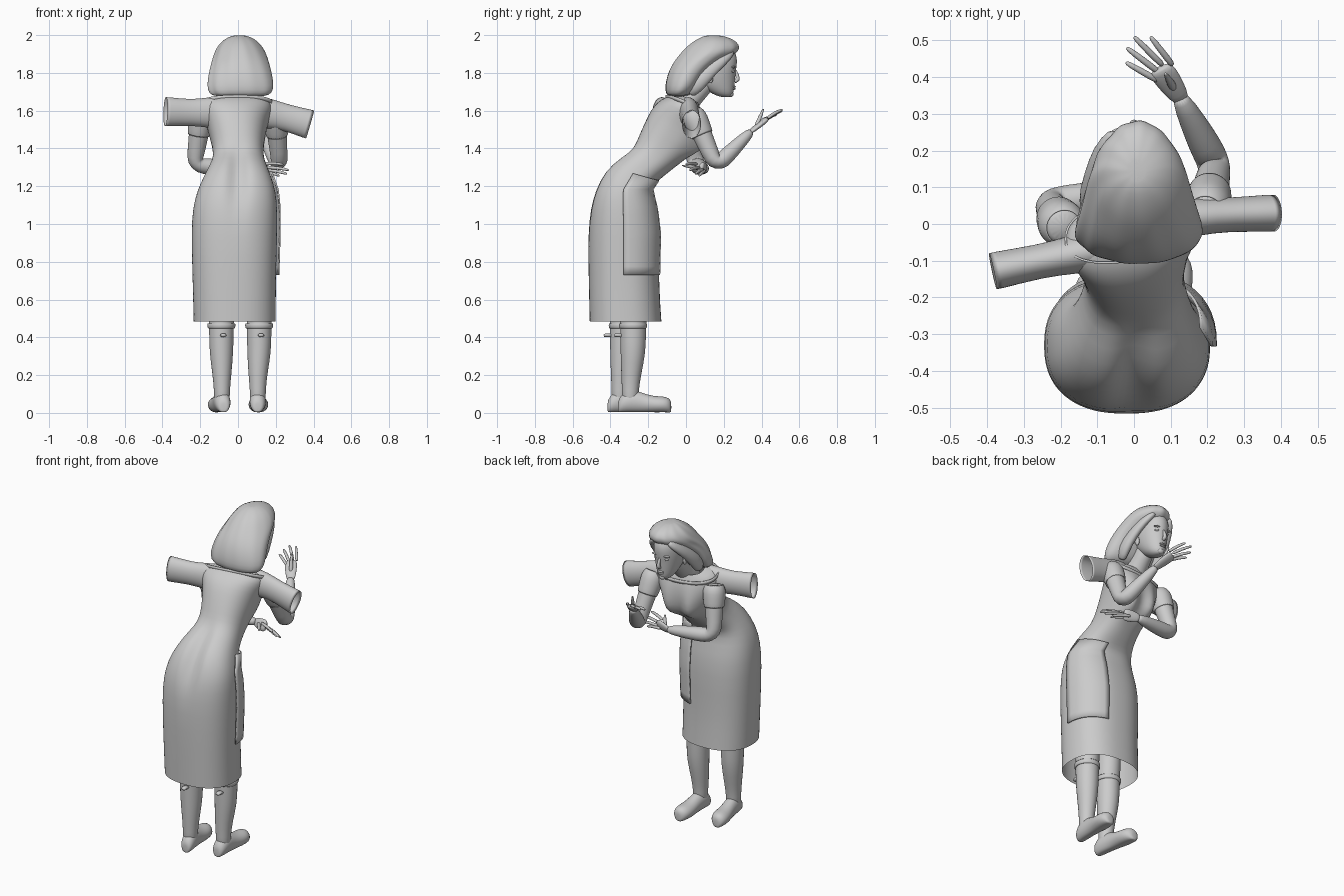
import bpy, bmesh, math
from mathutils import Vector as V

if "Cube" in bpy.data.objects:
    bpy.data.objects.remove(bpy.data.objects["Cube"])


def loft(name, rings, closed=True, cap=True, sub=1, thick=0.0):
    """Skin a list of rings into one smooth object."""
    bm = bmesh.new()
    vs = [[bm.verts.new(p) for p in r] for r in rings]
    n = len(rings[0])
    for a, b in zip(vs, vs[1:]):
        for i in range(n if closed else n - 1):
            j = (i + 1) % n
            bm.faces.new((a[i], a[j], b[j], b[i]))
    if cap:
        for r in (vs[0], vs[-1]):
            c = bm.verts.new(sum((v.co for v in r), V()) / n)
            for i in range(n):
                bm.faces.new((r[i], r[(i + 1) % n], c))
    bmesh.ops.recalc_face_normals(bm, faces=bm.faces)
    for f in bm.faces:
        f.smooth = True
    me = bpy.data.meshes.new(name)
    bm.to_mesh(me)
    bm.free()
    ob = bpy.data.objects.new(name, me)
    bpy.context.collection.objects.link(ob)
    if thick:
        m = ob.modifiers.new("thickness", 'SOLIDIFY')
        m.thickness = thick
    if sub:
        m = ob.modifiers.new("smooth", 'SUBSURF')
        m.levels = m.render_levels = sub
    return ob


def tube(name, pts, radii, side=(0, 0, 1), flat=1.0, n=16, **kw):
    """Round tube along pts; flat squashes it across the side vector."""
    pts = [V(p) for p in pts]
    rings = []
    for i, (p, r) in enumerate(zip(pts, radii)):
        d = (pts[min(i + 1, len(pts) - 1)] - pts[max(i - 1, 0)]).normalized()
        u = V(side) - d * V(side).dot(d)
        u.normalize()
        w = d.cross(u)
        rings.append([p + u * r * math.cos(k * math.tau / n) + w * r * flat * math.sin(k * math.tau / n)
                      for k in range(n)])
    return loft(name, rings, **kw)


def blob(name, loc, size, rot=(0, 0, 0)):
    bm = bmesh.new()
    bmesh.ops.create_uvsphere(bm, u_segments=16, v_segments=10, radius=1)
    for f in bm.faces:
        f.smooth = True
    me = bpy.data.meshes.new(name)
    bm.to_mesh(me)
    bm.free()
    ob = bpy.data.objects.new(name, me)
    ob.location, ob.scale, ob.rotation_euler = loc, size, rot
    bpy.context.collection.objects.link(ob)


# Dress sections: back y, back z, front y, front z, left x, right x, cleft, bust
DRESS = [
    (-.51, .485, -.13, .485, -.235, .20, 0, 0),
    (-.515, .70, -.145, .70, -.24, .20, 0, 0),
    (-.52, .95, -.14, .95, -.248, .208, 0, 0),
    (-.51, 1.08, -.155, 1.08, -.24, .208, .01, 0),
    (-.49, 1.17, -.18, 1.18, -.217, .20, .035, 0),
    (-.44, 1.285, -.16, 1.22, -.18, .175, .045, 0),
    (-.35, 1.36, -.115, 1.255, -.148, .15, .03, 0),
    (-.275, 1.40, -.06, 1.30, -.13, .135, 0, 0),
    (-.245, 1.475, .0, 1.345, -.135, .135, 0, 0),
    (-.215, 1.54, .055, 1.39, -.15, .145, 0, .03),
    (-.18, 1.61, .075, 1.45, -.165, .155, 0, .04),
    (-.14, 1.65, .085, 1.53, -.19, .18, 0, .015),
    (-.10, 1.675, .075, 1.60, -.185, .18, 0, 0),
    (-.05, 1.685, .06, 1.64, -.11, .11, 0, 0),
]


def dress_point(s, t, grow=0.0):
    by, bz, fy, fz, x0, x1, cleft, bust = s
    c, k = math.cos(t), math.sin(t)
    e = lambda v: math.copysign(abs(v) ** .85, v)
    x = (x0 + x1) / 2 + ((x1 - x0) / 2 + grow) * e(c)
    back, front = V((0, by, bz)), V((0, fy, fz))
    f = .5 + .5 * e(k) * (1 + grow * 5)
    p = back.lerp(front, f)
    d = (front - back).normalized()
    if k < 0:
        p += d * cleft * math.exp(-(x / .045) ** 2)
    else:
        p += d * bust * math.exp(-((abs(x) - .07) / .04) ** 2)
    p.x = x
    p.y += .15 * x * min(1, max(0, (bz - 1.45) / .2))
    return p


N = 48
dress = loft("dress", [[dress_point(s, k * math.tau / N) for k in range(N)] for s in DRESS], cap=False)

# Side panel hanging over the right hip
panel = []
for i in range(12):
    z = .73 + .50 * i / 11
    a, b = next((a, b) for a, b in zip(DRESS, DRESS[1:]) if a[3] <= z <= b[3] or b is DRESS[6])
    f = (z - a[3]) / (b[3] - a[3])
    s = [u + (v - u) * f for u, v in zip(a, b)]
    panel.append([dress_point(s, 1.25 * k / 10, .018) for k in range(11)])
loft("hip_panel", panel, closed=False, cap=False, thick=.008, sub=0)

# Empty jacket sleeves sticking out from the shoulders
for name, pts in (
        ("left_jacket_sleeve", [(-.10, -.07, 1.59), (-.17, -.085, 1.59), (-.25, -.10, 1.59), (-.39, -.13, 1.595)]),
        ("right_jacket_sleeve", [(.10, .01, 1.59), (.17, .02, 1.585), (.25, .025, 1.565), (.387, .03, 1.525)])):
    tube(name, pts, [.085, .08, .068, .08], flat=.66, n=24, cap=False, thick=.004)

# Collar edge around the wide neckline
collar = [dress_point(DRESS[12], k * math.tau / N, .004) for k in range(N)]
loft("collar_edge", [[p + V((0, 0, dz)) for p in collar] for dz in (-.012, .008)], cap=False, thick=.006, sub=0)


# Arms with short sleeves, palms and fingers
def arm(side, shoulder, elbow, wrist, palm_end, tips, thumb, hand_side):
    s, e, w, p = V(shoulder), V(elbow), V(wrist), V(palm_end)
    tube(side + "_arm", [s, s.lerp(e, .35), s.lerp(e, .75), e.lerp(s, .08), e.lerp(w, .1), e.lerp(w, .3), e.lerp(w, .65), w],
         [.062, .055, .047, .045, .045, .045, .036, .025], side=(1, .3, .2))
    tube(side + "_short_sleeve", [s, s.lerp(e, .1), s.lerp(e, .25), s.lerp(e, .45)],
         [.05, .068, .066, .06], side=(1, .3, .2), cap=False, thick=.004)
    tube(side + "_palm", [w.lerp(p, -.1), w.lerp(p, .3), w.lerp(p, .75), p], [.024, .032, .038, .032],
         side=hand_side, flat=.45)
    mean = sum((V(t) for t in tips), V()) / len(tips)
    for i, t in enumerate(tips):
        t = V(t)
        k = p + (t - mean) * .6 - (mean - p) * .12
        mid = k.lerp(t, .55) + V((0, 0, .006))
        tube(f"{side}_finger_{i + 1}", [k, mid, t.lerp(mid, .15), t], [.0105, .0095, .008, .004], side=hand_side, n=8)
    t, k = V(thumb), w.lerp(p, .3)
    tube(side + "_thumb", [k, k.lerp(t, .6), t], [.014, .011, .005], side=hand_side, n=8)


arm("right", (.195, .03, 1.60), (.222, .16, 1.305), (.125, .345, 1.49), (.07, .425, 1.555),
    [(.045, .51, 1.605), (.0, .51, 1.60), (-.02, .48, 1.58), (-.022, .44, 1.565)], (.085, .41, 1.61), (.8, .5, .2))
arm("left", (-.19, -.01, 1.60), (-.232, .055, 1.31), (.055, .10, 1.29), (.14, .075, 1.295),
    [(.24, .0, 1.315), (.27, .02, 1.285), (.26, .05, 1.265), (.22, .07, 1.255)], (.16, -.02, 1.31), (0, .4, 1))

# Neck and face; rows are z, back y, front y, half width
tube("neck", [(0, -.04, 1.60), (0, .01, 1.65), (0, .07, 1.71), (0, .12, 1.77)], [.085, .062, .054, .055], side=(1, 0, 0))
FACE = [(1.672, .185, .235, .02), (1.685, .145, .25, .042), (1.72, .09, .255, .06), (1.76, .05, .26, .073),
        (1.80, .04, .263, .082), (1.85, .03, .272, .086), (1.90, .04, .27, .08), (1.95, .08, .23, .05)]
loft("head", [[(hw * math.cos(a), (b + f) / 2 + (f - b) / 2 * math.sin(a), z)
               for a in [k * math.tau / 24 for k in range(24)]] for z, b, f, hw in FACE])
tube("nose", [(0, .262, 1.815), (0, .272, 1.785), (0, .277, 1.765), (0, .257, 1.752)], [.007, .010, .014, .010],
     side=(1, 0, 0), n=10)
blob("upper_lip", (0, .254, 1.727), (.022, .010, .006))
blob("lower_lip", (0, .252, 1.716), (.019, .010, .006))
blob("chin", (0, .236, 1.688), (.022, .016, .016))
for sgn, side in ((-1, "left"), (1, "right")):
    blob(side + "_eye", (sgn * .034, .245, 1.808), (.016, .012, .008))
    blob(side + "_brow", (sgn * .036, .25, 1.83), (.025, .012, .006))
    blob(side + "_ear", (sgn * .082, .125, 1.775), (.010, .018, .030), (.2, 0, 0))

# Hair: z, left x, right x, back y, front y
HAIR = [(1.675, -.125, .145, -.09, .0), (1.69, -.155, .18, -.108, .04), (1.73, -.166, .192, -.112, .075),
        (1.79, -.157, .182, -.10, .11), (1.84, -.145, .17, -.078, .16), (1.88, -.133, .158, -.05, .225),
        (1.915, -.122, .145, -.02, .285), (1.95, -.102, .122, .015, .283), (1.98, -.07, .09, .06, .25),
        (1.998, -.03, .045, .10, .19)]
hair = []
for i, (z, x0, x1, y0, y1) in enumerate(HAIR):
    ring = []
    for k in range(64):
        a = k * math.tau / 64
        r = 1 + .018 * math.cos(11 * a + .4 * i) * math.sin(a * .5) - .008
        # upper rows narrow toward the forehead
        taper = 1 - .15 * max(0, math.sin(a)) * (z > 1.85)
        ring.append(((x0 + x1) / 2 + (x1 - x0) / 2 * math.cos(a) * r * taper,
                     (y0 + y1) / 2 + (y1 - y0) / 2 * math.sin(a) * r, z))
    hair.append(ring)
loft("hair", hair)
# Locks framing the face
for sgn, side in ((-1, "left"), (1, "right")):
    tube(side + "_lock", [(sgn * .05, .24, 1.92), (sgn * .09, .19, 1.87), (sgn * .11, .12, 1.81), (sgn * .125, .06, 1.74),
                          (sgn * .11, .02, 1.69)], [.03, .035, .04, .045, .03], side=(0, 1, 0), flat=.7)


# Legs, shoes and stocking tabs
def leg(side, x, xa, y, skew):
    tube(side + "_leg", [(x, y + .01, .66), (x, y, .50), (x, y, .42), (x, y, .32), (xa, y - .01, .21),
                         (xa, y - .015, .12), (xa, y - .015, .05)],
         [.078, .07, .069, .067, .054, .044, .045], side=(0, 1, 0), flat=.95, n=20)
    tube(side + "_stocking_cuff", [(x, y, .445), (x, y, .455), (x, y, .475)], [.069, .076, .075], side=(0, 1, 0),
         n=20, cap=False, thick=.004)
    # shoe rows: distance from ankle, half width, height
    rows = [(-.065, .022, .06), (-.055, .036, .085), (-.02, .045, .12), (.03, .043, .12), (.08, .045, .10),
            (.13, .053, .088), (.175, .053, .088), (.205, .04, .08), (.217, .02, .06)]
    loft(side + "_shoe", [[(xa + skew * d + w * math.cos(a), y - .015 + d, h * .5 + h * .5 * max(math.sin(a), -.92))
                           for a in [k * math.tau / 20 for k in range(20)]] for d, w, h in rows])
    tube(side + "_stocking_tab", [(x + .01, y - .055, .41), (x + .01, y - .09, .412), (x + .01, y - .10, .408)],
         [.018, .016, .012], side=(1, 0, 0), flat=.6, n=8, sub=0)


leg("left", -.088, -.085, -.335, -.14)
leg("right", .112, .105, -.28, .02)
